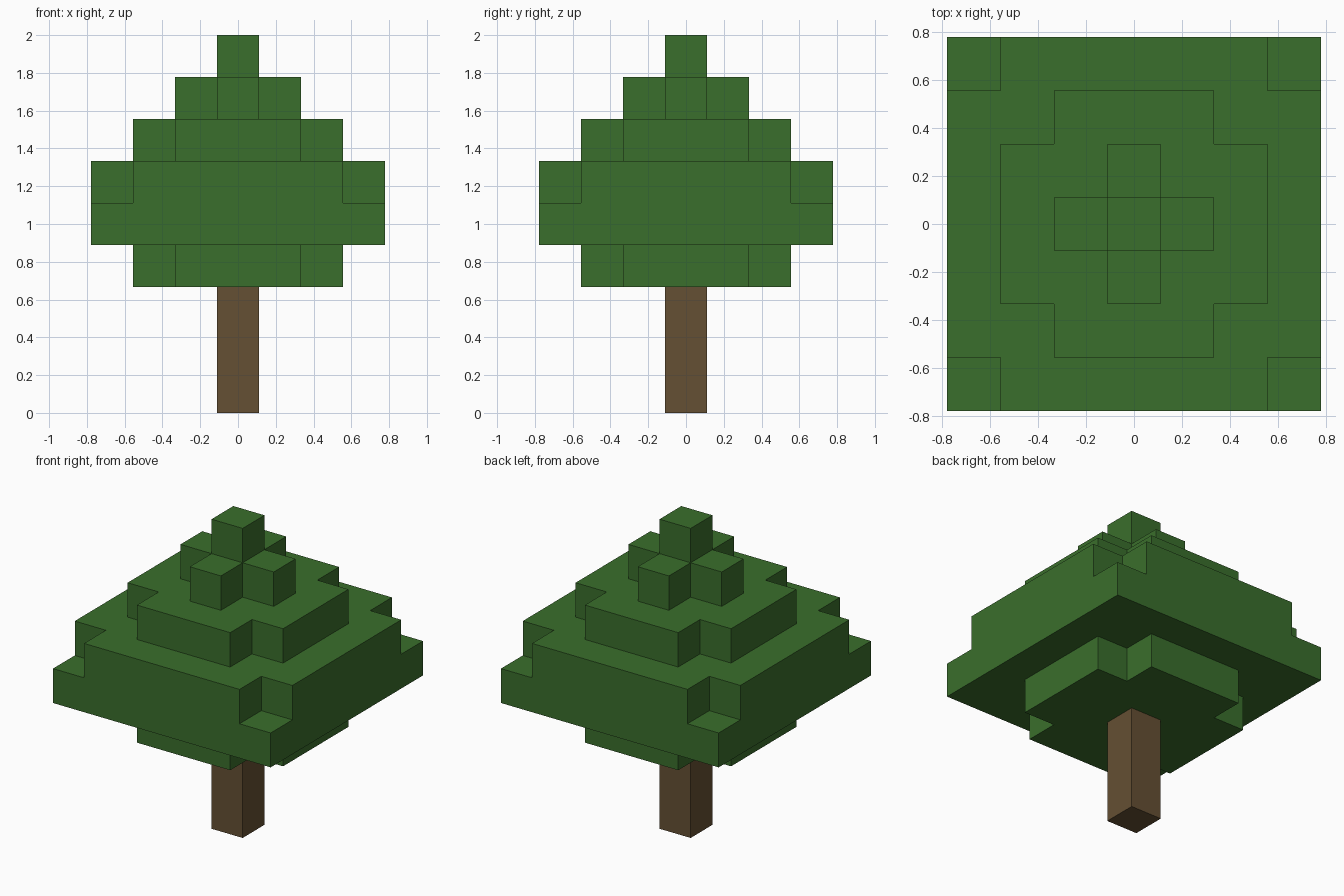
import bpy
import bmesh

cube = bpy.data.objects.get("Cube")
if cube:
    bpy.data.objects.remove(cube, do_unlink=True)

U = 2 / 9  # edge of one block


def make_material(name, rgb):
    mat = bpy.data.materials.new(name)
    mat.use_nodes = True
    color = (*rgb, 1)
    mat.diffuse_color = color
    bsdf = next(n for n in mat.node_tree.nodes if n.type == "BSDF_PRINCIPLED")
    bsdf.inputs["Base Color"].default_value = color
    return mat


def outline(width, notched):
    """Square outline in blocks, optionally with one block cut from each corner."""
    h = width / 2
    corner = [(h, h - 1), (h - 1, h - 1), (h - 1, h)] if notched else [(h, h)]
    points = []
    for _ in range(4):
        points += corner
        corner = [(-y, x) for x, y in corner]  # quarter turn
    return points


def make_layer(name, width, notched, bottom, height, mat):
    """Extrude an outline upward into a solid layer."""
    bm = bmesh.new()
    base = bm.faces.new([bm.verts.new((x * U, y * U, bottom * U))
                         for x, y in outline(width, notched)])
    extruded = bmesh.ops.extrude_face_region(bm, geom=[base], use_keep_orig=True)
    top = [g for g in extruded["geom"] if isinstance(g, bmesh.types.BMVert)]
    bmesh.ops.translate(bm, verts=top, vec=(0, 0, height * U))
    bmesh.ops.recalc_face_normals(bm, faces=bm.faces[:])
    mesh = bpy.data.meshes.new(name)
    bm.to_mesh(mesh)
    bm.free()
    mesh.materials.append(mat)
    obj = bpy.data.objects.new(name, mesh)
    bpy.context.collection.objects.link(obj)
    return obj


bark = make_material("bark_brown", (0.130, 0.080, 0.033))
leaves = make_material("leaf_green", (0.042, 0.156, 0.025))

# Trunk
make_layer("trunk", 1, False, 0, 3, bark)

# Foliage layers from the bottom up: name, width in blocks, notched corners
layers = [
    ("lower_foliage", 5, True),
    ("wide_foliage", 7, False),
    ("notched_foliage", 7, True),
    ("upper_foliage", 5, True),
    ("cross_foliage", 3, True),
    ("treetop", 1, False),
]
for level, (name, width, notched) in enumerate(layers, start=3):
    make_layer(name, width, notched, level, 1, leaves)
